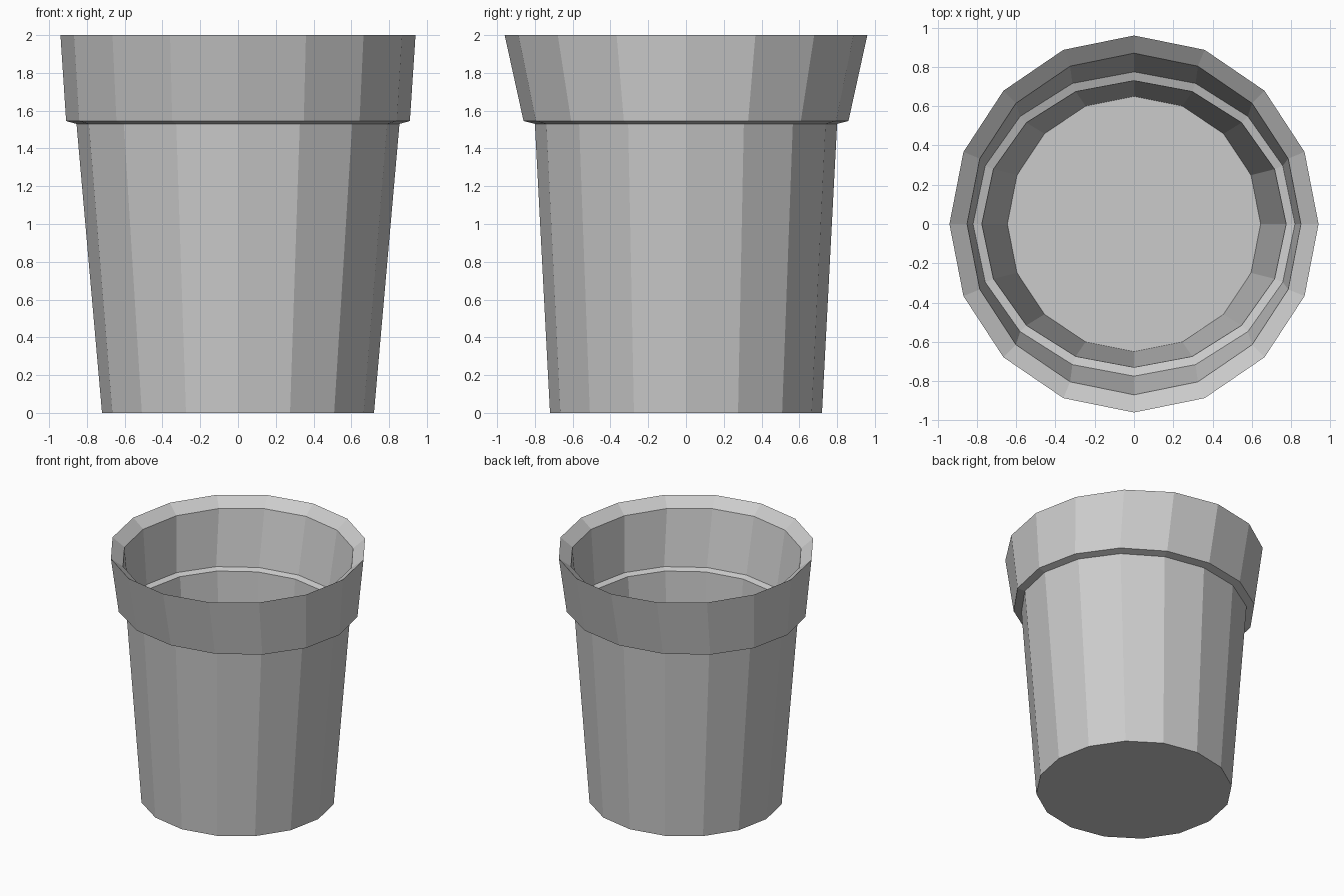
import bpy
import bmesh
from math import cos, sin, tau

SIDES = 16

cube = bpy.data.objects.get("Cube")
if cube:
    bpy.data.objects.remove(cube, do_unlink=True)

# Plain grey material
grey = bpy.data.materials.new("plain grey")
grey.use_nodes = True
colour = (0.6, 0.6, 0.6, 1.0)
grey.diffuse_color = colour
grey.node_tree.nodes["Principled BSDF"].inputs["Base Color"].default_value = colour


def add_ring(bm, rx, ry, z):
    """One horizontal elliptical ring of vertices."""
    return [bm.verts.new((rx * cos(tau * i / SIDES), ry * sin(tau * i / SIDES), z))
            for i in range(SIDES)]


def loft(name, profile, material):
    """Skin a list of (rx, ry, z) rings and cap both ends."""
    bm = bmesh.new()
    rings = [add_ring(bm, *level) for level in profile]
    for a, b in zip(rings, rings[1:]):
        for i in range(SIDES):
            j = (i + 1) % SIDES
            bm.faces.new((a[i], a[j], b[j], b[i]))
    bm.faces.new(rings[0][::-1])
    bm.faces.new(rings[-1])
    bmesh.ops.recalc_face_normals(bm, faces=bm.faces)
    mesh = bpy.data.meshes.new(name)
    bm.to_mesh(mesh)
    bm.free()
    mesh.materials.append(material)
    obj = bpy.data.objects.new(name, mesh)
    bpy.context.collection.objects.link(obj)
    return obj


# Profile runs up the outside, over the lip and down the inside
pot_profile = [
    (0.72, 0.72, 0.0),      # base
    (0.855, 0.80, 1.53),    # top of the tapered wall
    (0.91, 0.86, 1.545),    # underside of the collar
    (0.94, 0.96, 2.0),      # outer lip
    (0.85, 0.87, 1.93),     # inner lip
    (0.82, 0.775, 1.49),    # outer edge of the inner ledge
    (0.775, 0.73, 1.475),   # inner edge of the ledge
    (0.645, 0.65, 0.065),   # inside floor
]
loft("flower_pot", pot_profile, grey)
